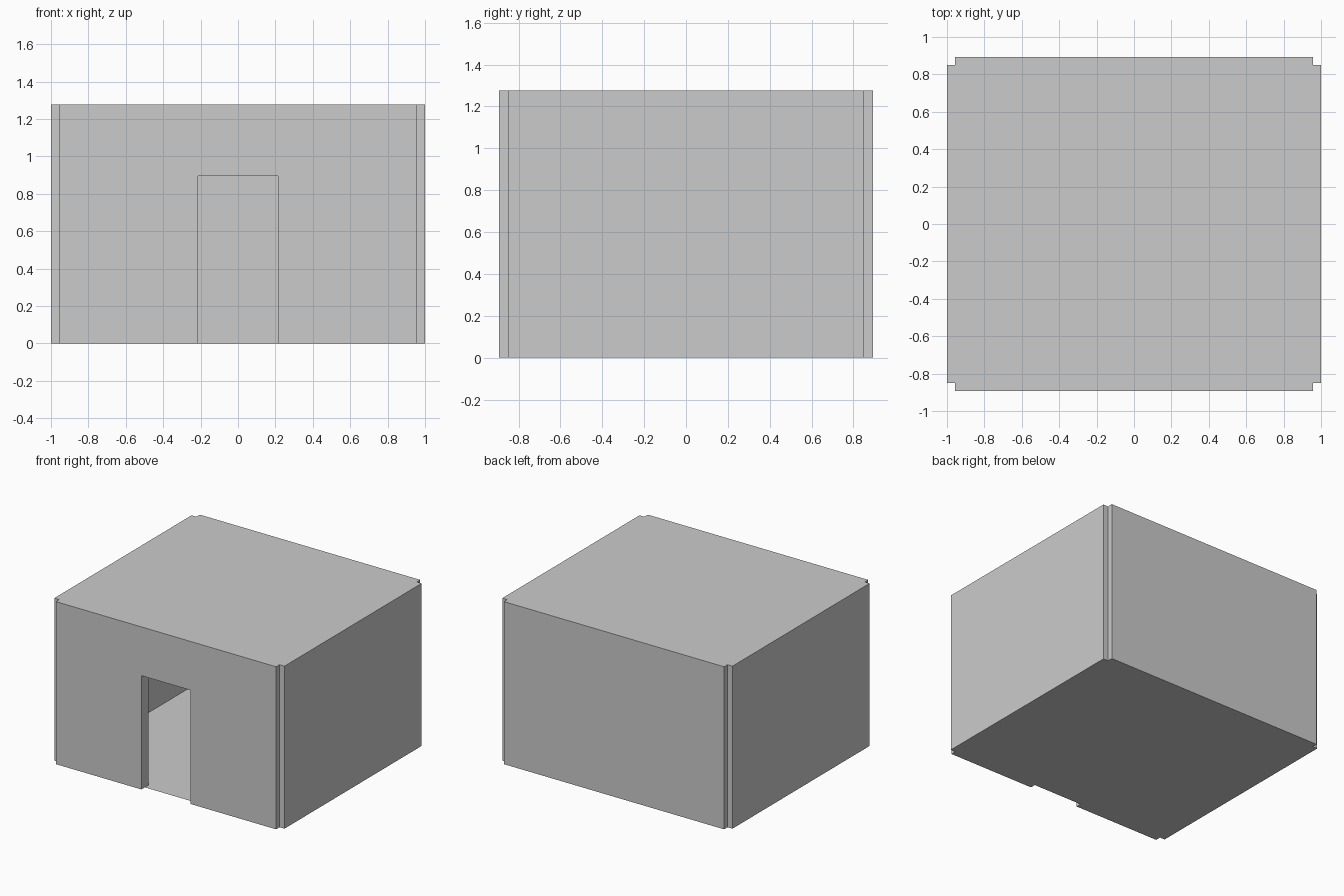
import bpy, bmesh

if "Cube" in bpy.data.objects:
    bpy.data.objects.remove(bpy.data.objects["Cube"])

HX, HY = 0.957, 0.851      # wall centrelines
T = 0.0855                 # wall thickness
H = 1.277                  # wall height
DOOR_X, DOOR_H = 0.214, 0.894


def extrude_profile(name, pts, vec):
    """Fill a closed outline and, if vec is given, extrude it into a solid."""
    bm = bmesh.new()
    face = bm.faces.new([bm.verts.new(p) for p in pts])
    if vec:
        ext = bmesh.ops.extrude_face_region(bm, geom=[face], use_keep_orig=True)
        verts = [g for g in ext["geom"] if isinstance(g, bmesh.types.BMVert)]
        bmesh.ops.translate(bm, verts=verts, vec=vec)
        bmesh.ops.recalc_face_normals(bm, faces=bm.faces)
    mesh = bpy.data.meshes.new(name)
    bm.to_mesh(mesh)
    bm.free()
    ob = bpy.data.objects.new(name, mesh)
    bpy.context.collection.objects.link(ob)
    return ob


def rect(z):
    return [(-HX, -HY, z), (HX, -HY, z), (HX, HY, z), (-HX, HY, z)]


# Side walls, ending on the centrelines of the front and back walls
for name, x in (("left_wall", -HX), ("right_wall", HX)):
    x -= T / 2
    extrude_profile(name, [(x, -HY, 0), (x, HY, 0), (x, HY, H), (x, -HY, H)], (T, 0, 0))

# Back wall
y = HY - T / 2
extrude_profile("back_wall", [(-HX, y, 0), (HX, y, 0), (HX, y, H), (-HX, y, H)], (0, T, 0))

# Front wall with doorway
y = -HY - T / 2
outline = [(-HX, 0), (-DOOR_X, 0), (-DOOR_X, DOOR_H), (DOOR_X, DOOR_H),
           (DOOR_X, 0), (HX, 0), (HX, H), (-HX, H)]
extrude_profile("front_wall", [(a, y, b) for a, b in outline], (0, T, 0))

# Floor and ceiling sheets, reaching to the wall centrelines
extrude_profile("floor", rect(0), None)
extrude_profile("ceiling", rect(H), None)
